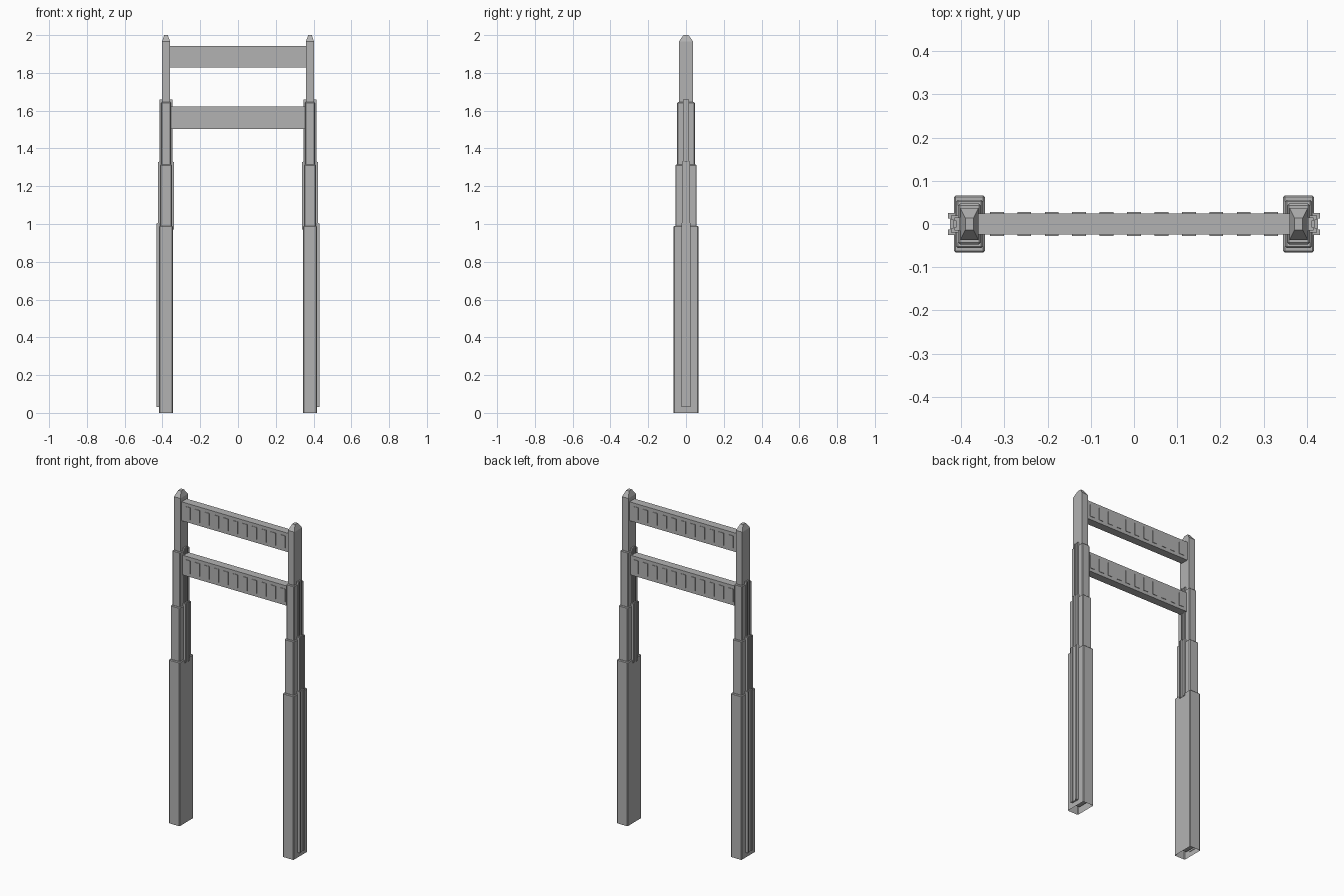
import bpy, bmesh

cube = bpy.data.objects.get("Cube")
if cube:
    bpy.data.objects.remove(cube, do_unlink=True)

steel = bpy.data.materials.new("grey steel")
steel.use_nodes = True
colour = (0.45, 0.45, 0.45, 1)
steel.diffuse_color = colour
steel.node_tree.nodes["Principled BSDF"].inputs["Base Color"].default_value = colour


def add_box(bm, x, y, z):
    """Box between the (low, high) limits on each axis; returns its faces."""
    v = [bm.verts.new((a, b, c)) for c in z for b in sorted(y) for a in sorted(x)]
    loops = ((0, 2, 3, 1), (4, 5, 7, 6), (0, 1, 5, 4),
             (2, 6, 7, 3), (0, 4, 6, 2), (1, 3, 7, 5))
    return [bm.faces.new([v[i] for i in loop]) for loop in loops]


def finish(bm, name, bevel=0):
    mesh = bpy.data.meshes.new(name)
    bm.to_mesh(mesh)
    bm.free()
    obj = bpy.data.objects.new(name, mesh)
    bpy.context.collection.objects.link(obj)
    mesh.materials.append(steel)
    if bevel:
        mod = obj.modifiers.new("chamfer", "BEVEL")
        mod.width = bevel
        mod.segments = 1
    return obj


CENTRE = 0.381
# name, half width, half depth, bottom, top, rib reach, rib half depth
TIERS = (
    ("lower", 0.036, 0.066, 0, 0.99, 0.05, 0.025),
    ("middle", 0.031, 0.056, 0.97, 1.315, 0.043, 0.02),
    ("upper", 0.026, 0.047, 1.29, 1.645, 0.035, 0.015),
)

for side, s in (("left", 1), ("right", -1)):
    c = s * CENTRE
    for name, w, d, z0, z1, reach, rd in TIERS:
        # Telescoping leg section, open underneath at the ground
        bm = bmesh.new()
        faces = add_box(bm, (c - w, c + w), (-d, d), (z0, z1))
        if z0 == 0:
            bm.faces.remove(faces[0])
        finish(bm, f"{side}_{name}_leg", 0.004)

        # Grooved ribs: outer side everywhere, inner side above the lower leg
        bm = bmesh.new()
        bottom = max(z0, 0.03)
        for direction in ((s,) if z0 == 0 else (s, -s)):
            inner = c + direction * (w - 0.004)
            outer = c + direction * reach
            groove = outer - direction * 0.005
            add_box(bm, (inner, groove), (-rd, rd), (bottom, z1 + 0.015))
            for e in (-1, 1):
                add_box(bm, (groove, outer), (e * rd * 0.5, e * rd),
                        (bottom, z1 + 0.013))
        finish(bm, f"{side}_{name}_ribs")

    # Slim core post with a tapered cap
    bm = bmesh.new()
    faces = add_box(bm, (c - 0.021, c + 0.021), (-0.037, 0.037), (0.03, 1.967))
    tip = bmesh.ops.extrude_discrete_faces(bm, faces=[faces[1]])["faces"][0]
    for v in tip.verts:
        v.co.x = c + (v.co.x - c) * 0.45
        v.co.y *= 0.36
        v.co.z = 2
    finish(bm, f"{side}_top_post")

# Cross beams with a row of raised panels on front and back
for name, z0, z1 in (("upper", 1.828, 1.942), ("lower", 1.502, 1.621)):
    bm = bmesh.new()
    add_box(bm, (-0.37, 0.37), (-0.0245, 0.0245), (z0, z1))
    finish(bm, f"{name}_cross_beam")
    bm = bmesh.new()
    for k in range(-5, 6):
        x = k * 0.0635
        for e in (-1, 1):
            add_box(bm, (x - 0.016, x + 0.016), (e * 0.024, e * 0.0275),
                    (z0 + 0.02, z1 - 0.02))
    finish(bm, f"{name}_beam_panels")
